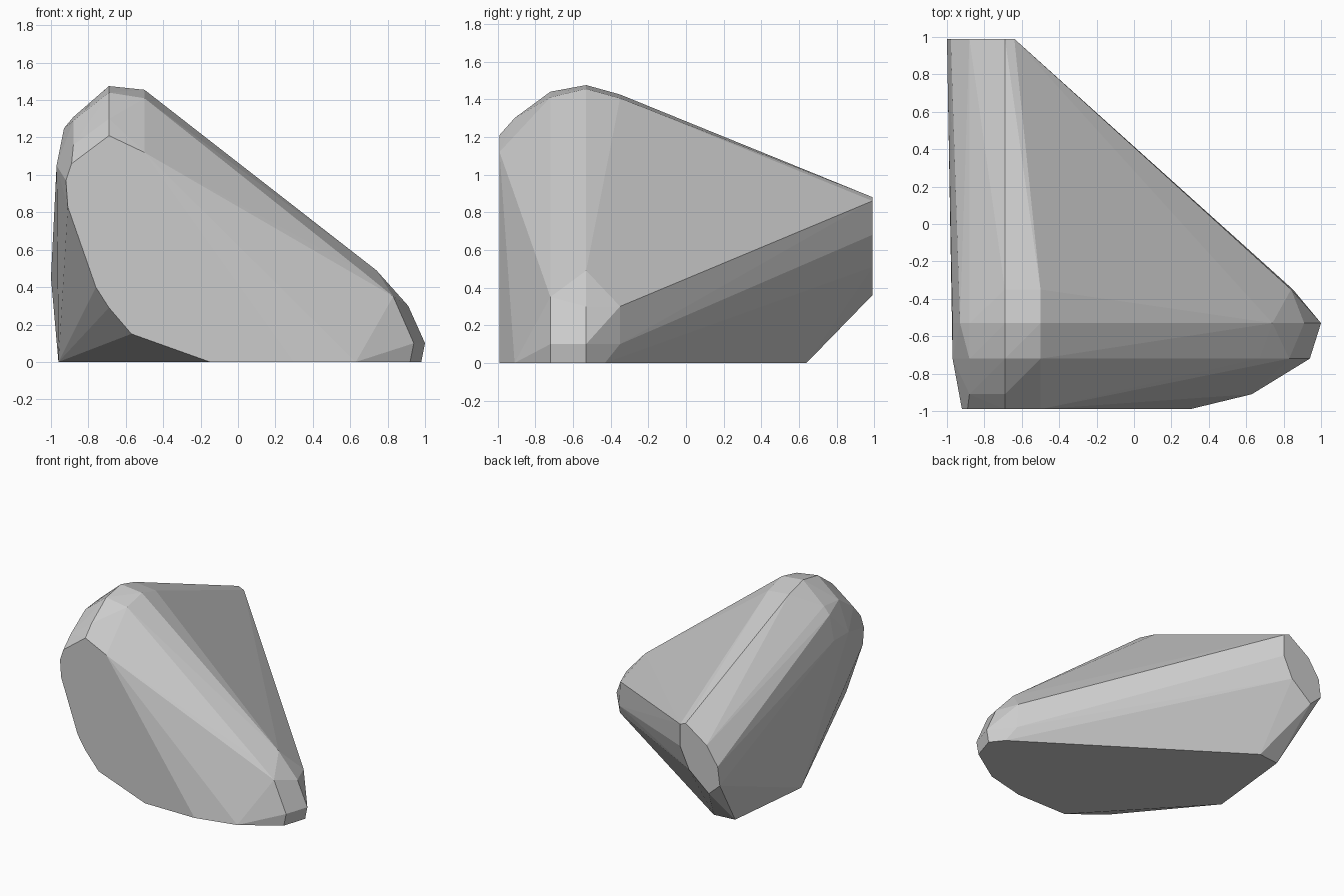
import bpy, bmesh

if "Cube" in bpy.data.objects:
    bpy.data.objects.remove(bpy.data.objects["Cube"])

# One grey stone colour
stone = bpy.data.materials.new("stone_grey")
stone.diffuse_color = (0.6, 0.6, 0.6, 1)
stone.use_nodes = True
stone.node_tree.nodes["Principled BSDF"].inputs["Base Color"].default_value = stone.diffuse_color

# Slices through the boulder: depth y -> outline corners (x, z)
SLICES = {
    # flat front face
    -0.99: [(-.69, 1.21), (-.5, 1.12), (-.89, 1.06), (-.92, .97), (-.91, .83),
            (-.76, .4), (-.69, .29), (-.57, .15), (-.15, 0), (.3, 0)],
    -0.91: [(-.69, 1.3), (-.88, 1.16), (.63, 0)],
    # rounded shoulder and toe
    -0.72: [(-.69, 1.44), (-.5, 1.41), (-.88, 1.29), (-.97, 1.05),
            (.67, .48), (.83, .35), (.94, .1), (.92, 0)],
    -0.53: [(-.69, 1.475), (-.5, 1.455), (-.88, 1.31), (-.93, 1.25), (-.97, 1.05),
            (.74, .49), (.91, .3), (1, .1), (.98, 0)],
    -0.35: [(-.69, 1.425), (-.5, 1.405), (.84, .3), (.85, .1)],
    # flat back face
    0.99: [(-.69, .88), (-.64, .86), (-.64, .68), (-.88, .75), (-.98, .6),
           (-1, .45), (-.9, .36), (-.72, .51)],
}
# Resting face: remaining corners (x, y) on the ground
BASE = [(-.7, .64), (-.88, .62), (-.96, -.12), (.9, -.43)]


def convex_rock(name, points):
    """Wrap a convex skin round the corners and merge coplanar faces."""
    bm = bmesh.new()
    for p in points:
        bm.verts.new(p)
    res = bmesh.ops.convex_hull(bm, input=bm.verts[:])
    loose = {v for v in res["geom_interior"] + res["geom_unused"]
             if isinstance(v, bmesh.types.BMVert) and not v.link_faces}
    bmesh.ops.delete(bm, geom=list(loose), context='VERTS')
    bmesh.ops.dissolve_limit(bm, angle_limit=0.01, verts=bm.verts[:], edges=bm.edges[:])
    bmesh.ops.recalc_face_normals(bm, faces=bm.faces[:])
    mesh = bpy.data.meshes.new(name)
    bm.to_mesh(mesh)
    bm.free()
    mesh.materials.append(stone)
    obj = bpy.data.objects.new(name, mesh)
    bpy.context.collection.objects.link(obj)
    return obj


corners = [(x, y, z) for y, ring in SLICES.items() for x, z in ring]
corners += [(x, y, 0) for x, y in BASE]
convex_rock("boulder", corners)
